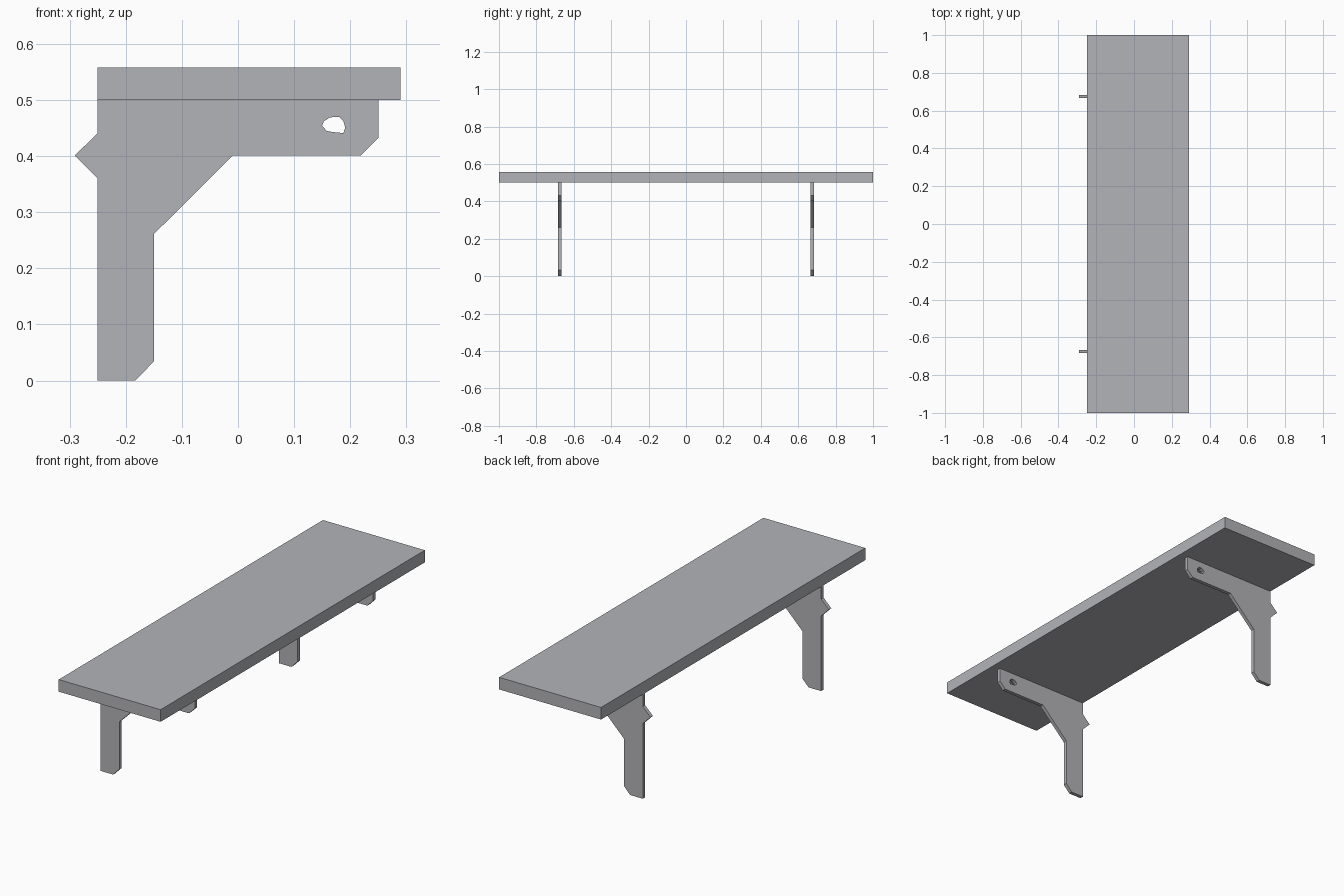
import bpy
import math

cube = bpy.data.objects.get("Cube")
if cube:
    bpy.data.objects.remove(cube)

grey = bpy.data.materials.new("light grey")
grey.use_nodes = True
colour = (0.45, 0.455, 0.48, 1)
grey.diffuse_color = colour
grey.node_tree.nodes["Principled BSDF"].inputs["Base Color"].default_value = colour

# Board
bpy.ops.mesh.primitive_cube_add(size=1, location=(0.02, 0, 0.529))
board = bpy.context.object
board.name = "shelf_board"
board.scale = (0.54, 2, 0.058)
board.data.materials.append(grey)

# Bracket outline and screw hole, drawn as x, z
OUTLINE = [(-0.25, 0), (-0.183, 0), (-0.15, 0.034), (-0.15, 0.261),
           (-0.009, 0.401), (0.219, 0.401), (0.25, 0.432), (0.25, 0.5),
           (-0.25, 0.5), (-0.25, 0.441), (-0.291, 0.401), (-0.25, 0.36)]
HOLE = [(0.15, 0.454), (0.153, 0.462), (0.164, 0.469), (0.18, 0.47),
        (0.188, 0.462), (0.191, 0.451), (0.188, 0.441), (0.168, 0.443), (0.158, 0.445)]


def bracket(name, y):
    curve = bpy.data.curves.new(name, "CURVE")
    curve.dimensions = "2D"
    curve.fill_mode = "BOTH"
    curve.extrude = 0.009
    for points in (OUTLINE, HOLE):
        spline = curve.splines.new("POLY")
        spline.points.add(len(points) - 1)
        for point, (x, z) in zip(spline.points, points):
            point.co = (x, z, 0, 1)
        spline.use_cyclic_u = True
    obj = bpy.data.objects.new(name, curve)
    obj.rotation_euler.x = math.pi / 2
    obj.location.y = y
    bpy.context.collection.objects.link(obj)
    # Turn the extruded profile into a flat-faced mesh
    bpy.ops.object.select_all(action="DESELECT")
    obj.select_set(True)
    bpy.context.view_layer.objects.active = obj
    bpy.ops.object.convert(target="MESH")
    obj = bpy.context.object
    obj.data.shade_flat()
    obj.data.materials.clear()
    obj.data.materials.append(grey)


bracket("front_bracket", -0.675)
bracket("back_bracket", 0.675)
